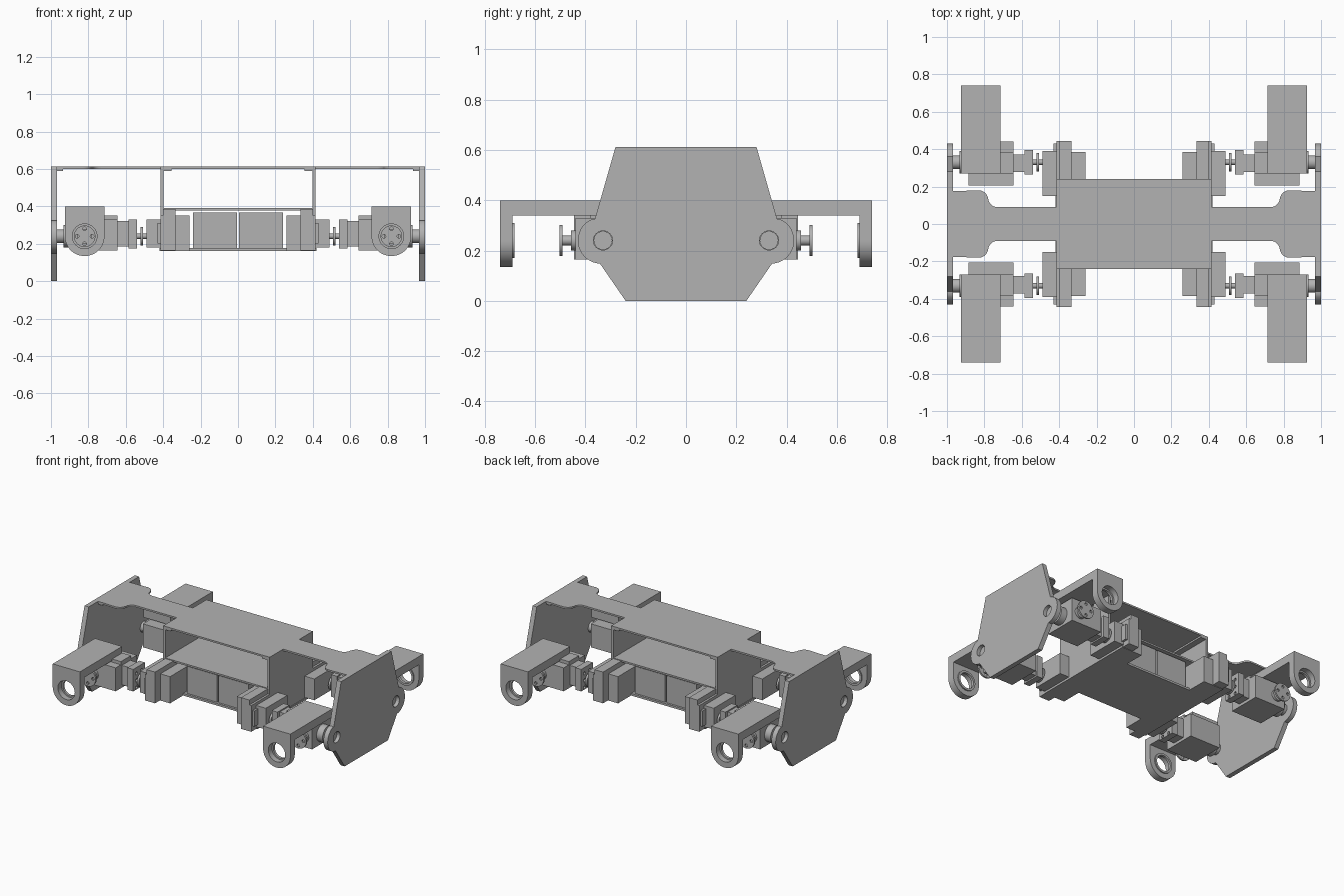
import bpy, bmesh, math

cube = bpy.data.objects.get("Cube")
if cube:
    bpy.data.objects.remove(cube, do_unlink=True)

grey = bpy.data.materials.new("plain grey")
grey.use_nodes = True
GREY = (0.45, 0.45, 0.45, 1)
grey.diffuse_color = GREY
grey.node_tree.nodes["Principled BSDF"].inputs["Base Color"].default_value = GREY


def finish(name, bm, mirror, smooth=False):
    bmesh.ops.remove_doubles(bm, verts=bm.verts, dist=1e-5)
    bmesh.ops.recalc_face_normals(bm, faces=bm.faces)
    mesh = bpy.data.meshes.new(name)
    bm.to_mesh(mesh)
    bm.free()
    mesh.materials.append(grey)
    ob = bpy.data.objects.new(name, mesh)
    bpy.context.collection.objects.link(ob)
    if smooth:
        bpy.ops.object.select_all(action='DESELECT')
        ob.select_set(True)
        bpy.context.view_layer.objects.active = ob
        bpy.ops.object.shade_smooth_by_angle(angle=math.radians(30))
    if mirror:
        mod = ob.modifiers.new("mirror", 'MIRROR')
        mod.use_axis = ('x' in mirror, 'y' in mirror, False)
        mod.use_mirror_merge = False
    return ob


def box(name, x, y, z, mirror="xy"):
    bm = bmesh.new()
    bmesh.ops.create_cube(bm, size=1)
    for v in bm.verts:
        v.co = [r[0] + (c + 0.5) * (r[1] - r[0]) for c, r in zip(v.co, (x, y, z))]
    return finish(name, bm, mirror)


def arc(cx, cy, r, start, end, n=10):
    angles = [math.radians(start + (end - start) * i / n) for i in range(n + 1)]
    return [(cx + r * math.cos(a), cy + r * math.sin(a)) for a in angles]


def circle(cx, cy, r, n=32):
    return arc(cx, cy, r, 0, 360, n)[:-1]


def prism(name, loops, axis, lo, hi, mirror="xy"):
    """Extrude an outline (later loops are holes) along an axis."""
    curve = bpy.data.curves.new(name, 'CURVE')
    curve.dimensions = '2D'
    curve.fill_mode = 'BOTH'
    curve.extrude = (hi - lo) / 2
    for loop in loops:
        spline = curve.splines.new('POLY')
        spline.points.add(len(loop) - 1)
        for p, (u, v) in zip(spline.points, loop):
            p.co = (u, v, 0, 1)
        spline.use_cyclic_u = True
    helper = bpy.data.objects.new(name + " outline", curve)
    bpy.context.collection.objects.link(helper)
    deps = bpy.context.evaluated_depsgraph_get()
    mesh = bpy.data.meshes.new_from_object(helper.evaluated_get(deps))
    bm = bmesh.new()
    bm.from_mesh(mesh)
    bpy.data.objects.remove(helper)
    bpy.data.curves.remove(curve)
    bpy.data.meshes.remove(mesh)
    for v in bm.verts:
        a, b, w = v.co
        w += (lo + hi) / 2
        v.co = {'x': (w, a, b), 'y': (a, w, b), 'z': (a, b, w)}[axis]
    return finish(name, bm, mirror, True)


def mirrored(points):
    """Close a half outline by reflecting it across its first coordinate."""
    return points + [(-u, v) for u, v in reversed(points)]


AXLE_Y, AXLE_Z, LEG_X = 0.33, 0.24, 0.82

# Top deck: wide middle, narrow necks and flared ends
quarter = [(0.415, 0.24), (0.415, 0.09)]
quarter += arc(0.73, 0.14, 0.05, -90, 0, 6) + arc(0.83, 0.13, 0.05, 180, 90, 6)
quarter += [(0.98, 0.175)]
half = quarter + [(x, -y) for x, y in reversed(quarter)]
prism("top_deck", [mirrored(half)], 'z', 0.6, 0.612, "")

# End plates with rounded axle ears
ear = arc(0.338, AXLE_Z, 0.092, -80, 65, 16)
plate = [(0.24, 0), (0.342, 0.148)] + ear + [(0.362, 0.325), (0.28, 0.612)]
holes = [circle(s * AXLE_Y, AXLE_Z, 0.038) for s in (1, -1)]
prism("end_plate", [mirrored(plate)] + holes, 'x', 0.967, 1.0, "x")
box("end_plate_brace", (0.935, 0.967), (-0.17, 0.17), (0.588, 0.6), "x")

# Central frame
box("frame_side", (0.398, 0.415), (-0.24, 0.24), (0.165, 0.6), "x")
box("frame_side_brace", (0.355, 0.398), (-0.24, 0.24), (0.588, 0.6), "x")
box("middle_tray", (-0.398, 0.398), (-0.24, 0.24), (0.378, 0.39), "")
box("bottom_plate", (-0.42, 0.42), (-0.24, 0.24), (0.162, 0.177), "")
box("bottom_tab", (0.26, 0.42), (0.2, 0.385), (0.162, 0.177))
box("battery", (0.005, 0.24), (-0.225, 0.225), (0.177, 0.368), "x")

# Hip motors at the frame corners
box("hip_motor", (0.26, 0.335), (0.16, 0.385), (0.177, 0.35))
box("hip_motor_holder", (0.335, 0.415), (0.2, 0.445), (0.165, 0.35))
box("hip_motor_cap", (0.335, 0.4), (0.2, 0.445), (0.35, 0.385))
box("hip_motor_lug", (0.415, 0.43), (0.385, 0.43), (0.2, 0.31))
box("hip_gearbox", (0.415, 0.49), (0.15, 0.39), (0.18, 0.33))
prism("hip_shaft", [circle(AXLE_Y, AXLE_Z, 0.014, 16)], 'x', 0.48, 0.56)
prism("hip_horn", [circle(AXLE_Y, AXLE_Z, 0.05)], 'x', 0.507, 0.522)

# Couplings between hips and legs
screws = [circle(AXLE_Y + a, AXLE_Z + b, 0.011, 12)
          for a in (-0.03, 0.03) for b in (-0.05, 0, 0.05)]
face = [(0.265, 0.175), (0.395, 0.175), (0.395, 0.33), (0.265, 0.33)]
prism("coupling_plate", [face] + screws, 'x', 0.54, 0.555)
box("coupling_block", (0.555, 0.585), (0.265, 0.395), (0.175, 0.33))
box("coupling_arm", (0.585, 0.65), (0.278, 0.372), (0.185, 0.322))
box("coupling_saddle", (0.645, 0.72), (0.27, 0.382), (0.18, 0.352))

# Leg motors with axles reaching the end plates
box("leg_motor", (0.645, 0.885), (0.205, 0.44), (0.165, 0.33))
prism("leg_axle", [circle(AXLE_Y, AXLE_Z, 0.037)], 'x', 0.88, 0.975)
prism("leg_axle_collar", [circle(AXLE_Y, AXLE_Z, 0.06)], 'x', 0.885, 0.932)
prism("leg_shaft", [circle(LEG_X, AXLE_Z, 0.02, 16)], 'y', 0.43, 0.5)
horn_holes = [circle(LEG_X + 0.04 * a, AXLE_Z + 0.04 * b, 0.01, 12)
              for a, b in ((1, 0), (-1, 0), (0, 1), (0, -1))]
prism("leg_horn", [circle(LEG_X, AXLE_Z, 0.062)] + horn_holes, 'y', 0.49, 0.502)
prism("leg_horn_base", [circle(LEG_X, AXLE_Z, 0.04)], 'y', 0.44, 0.457)

# Leg brackets: flat arm and a rounded flange with an eye
R = 0.106
box("leg_arm", (LEG_X - R, LEG_X + R), (0.27, 0.7), (0.34, 0.398))
flange = arc(LEG_X, AXLE_Z, R, 180, 360, 24) + [(LEG_X + R, 0.398), (LEG_X - R, 0.398)]
prism("leg_flange", [flange, circle(LEG_X, AXLE_Z, 0.066)], 'y', 0.69, 0.74)
prism("leg_flange_ring", [circle(LEG_X, AXLE_Z, 0.07), circle(LEG_X, AXLE_Z, 0.055)],
      'y', 0.682, 0.7)
